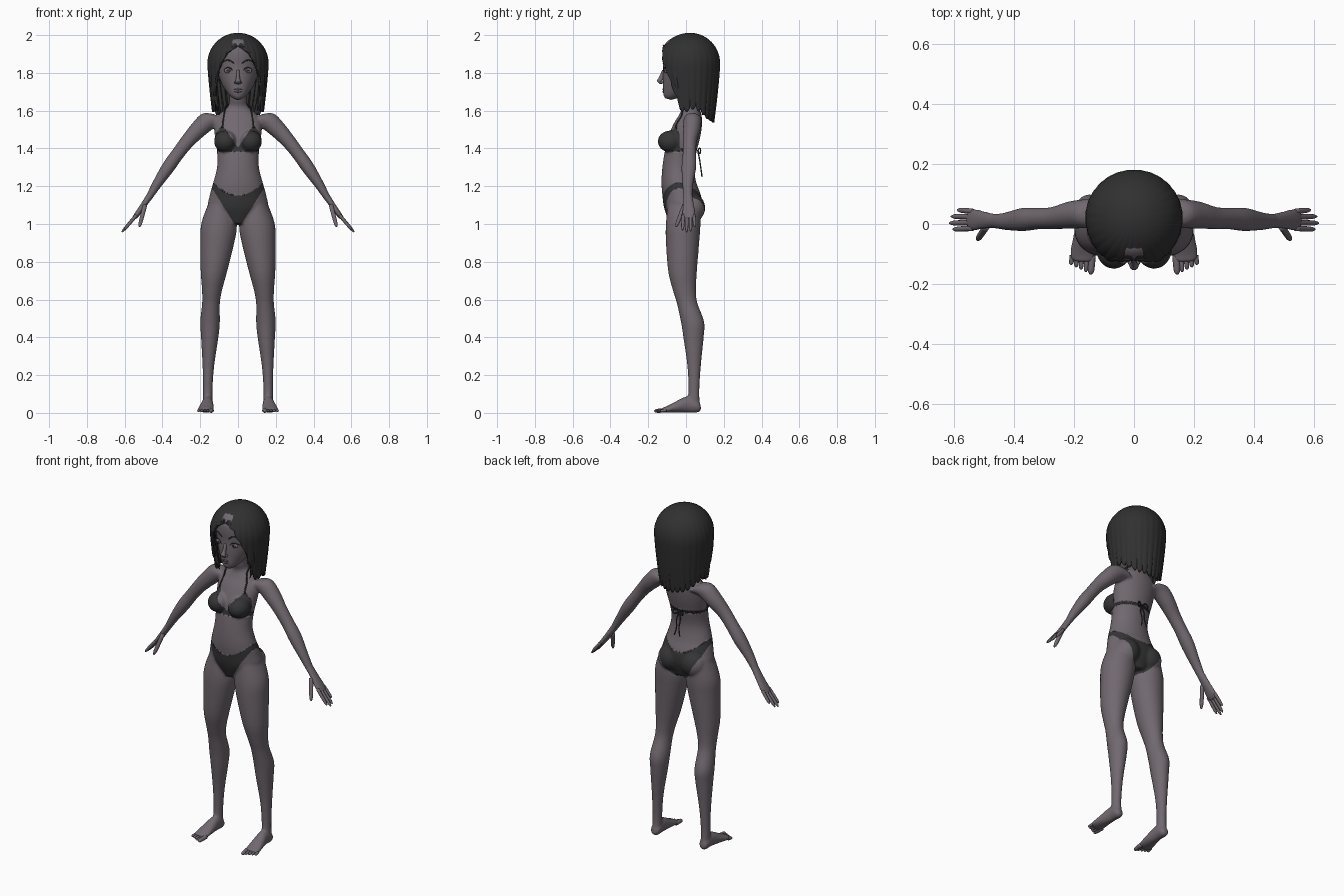
import bpy, bmesh, random
from math import sin, cos, pi, acos, radians, degrees
from mathutils import Vector, Matrix
from mathutils.bvhtree import BVHTree

random.seed(4)
if "Cube" in bpy.data.objects:
    bpy.data.objects.remove(bpy.data.objects["Cube"])


def material(name, rgb):
    m = bpy.data.materials.new(name)
    m.use_nodes = True
    m.diffuse_color = (*rgb, 1)
    m.node_tree.nodes["Principled BSDF"].inputs["Base Color"].default_value = (*rgb, 1)
    return m


skin = material("skin", (.165, .14, .16))
dark = material("dark hair", (.03, .03, .031))
cloth = material("swimwear", (.036, .036, .038))
eye_grey = material("eye grey", (.2, .18, .2))
lip = material("lip", (.125, .1, .115))


def finish(name, bm, *mats):
    me = bpy.data.meshes.new(name)
    bmesh.ops.recalc_face_normals(bm, faces=bm.faces)
    bm.to_mesh(me)
    for m in mats:
        me.materials.append(m)
    me.shade_smooth()
    ob = bpy.data.objects.new(name, me)
    bpy.context.collection.objects.link(ob)
    return ob


def catmull(a, b, c, d, t):
    return .5 * (2*b + (c-a)*t + (2*a - 5*b + 4*c - d)*t*t + (3*b - a - 3*c + d)*t**3)


def loft(bm, pts, ref, n=24, sub=4, s=1):
    """Closed skin through rings (x, y, z, radius along ref, other radius)."""
    pts = [Vector((s*p[0],) + tuple(p[1:])) for p in pts]
    path = [pts[0]] + pts + [pts[-1]]
    rows = [Vector([catmull(*(path[i+k][j] for k in range(4)), q/sub) for j in range(5)])
            for i in range(len(pts)-1) for q in range(sub)] + [pts[-1]]
    u = Vector(ref)
    v = (pts[-1].xyz - pts[0].xyz).cross(u).normalized()
    u = v.cross((pts[-1].xyz - pts[0].xyz).normalized())
    rings = [[bm.verts.new(r.xyz + u*r[3]*cos(2*pi*k/n) + v*r[4]*sin(2*pi*k/n))
              for k in range(n)] for r in rows]
    for a, b in zip(rings, rings[1:]):
        for k in range(n):
            bm.faces.new((a[k], a[k-1], b[k-1], b[k]))
    bm.faces.new(rings[0])
    bm.faces.new(rings[-1][::-1])


def upright(rows):
    return [(0, (f+b)/2, z, rx, (b-f)/2) for z, rx, f, b in rows]


def ball(bm, centre, size, seg=24):
    bmesh.ops.create_uvsphere(bm, u_segments=seg, v_segments=seg//2, radius=1,
                              matrix=Matrix.Translation(centre) @ Matrix.Diagonal((*size, 1)))


def digit(bm, a, b, r, s):
    a, b = Vector(a), Vector(b)
    loft(bm, [(*a.lerp(b, t), r*k, r*k) for t, k in ((0, 1), (.5, .95), (.85, .8), (1, .3))],
         (0, 1, 0) if abs(a.x-b.x) > .02 else (1, 0, 0), 10, 3, s)


def cord(name, points, r, mat, taper=None):
    cu = bpy.data.curves.new(name, "CURVE")
    cu.dimensions, cu.bevel_depth, cu.bevel_resolution = "3D", r, 2
    cu.resolution_u, cu.use_fill_caps = 4, True
    sp = cu.splines.new("BEZIER")
    sp.bezier_points.add(len(points)-1)
    for i, (bp, p) in enumerate(zip(sp.bezier_points, points)):
        bp.co = p
        bp.handle_left_type = bp.handle_right_type = "AUTO"
        bp.radius = taper[i] if taper else 1
    cu.materials.append(mat)
    ob = bpy.data.objects.new(name, cu)
    bpy.context.collection.objects.link(ob)


# Body: overlapping volumes fused into one skin
X, Y = (1, 0, 0), (0, 1, 0)
bm = bmesh.new()
loft(bm, upright([(1.0, .07, -.085, .06), (1.08, .155, -.115, .085), (1.15, .15, -.125, .08),
                  (1.22, .131, -.13, .055), (1.3, .111, -.125, .042), (1.38, .111, -.113, .055),
                  (1.46, .122, -.095, .075), (1.53, .125, -.065, .085), (1.58, .1, -.035, .082),
                  (1.62, .055, -.022, .068), (1.66, .045, -.035, .055), (1.74, .045, -.05, .05)]), X, 40)
for s in (1, -1):
    loft(bm, [(.09, -.01, 1.12, .06, .085), (.1, -.015, 1.0, .094, .092), (.11, -.018, .9, .089, .088),
              (.128, -.018, .75, .07, .076), (.138, -.008, .65, .053, .061), (.143, .006, .58, .047, .054),
              (.148, .035, .48, .052, .061), (.15, .04, .4, .046, .054), (.157, .043, .25, .031, .036),
              (.16, .042, .12, .025, .029), (.16, .04, .03, .026, .034)], X, 28, s=s)
    loft(bm, [(.16, .078, .03, .014, .016), (.16, .06, .035, .028, .033), (.161, .01, .045, .03, .043),
              (.166, -.05, .032, .038, .03), (.171, -.1, .019, .043, .017), (.172, -.125, .016, .036, .012)],
         X, s=s)
    loft(bm, [(.09, .035, 1.55, .045, .045), (.15, .035, 1.55, .048, .052), (.21, .03, 1.5, .046, .046),
              (.27, .02, 1.435, .037, .038), (.32, .018, 1.37, .036, .035), (.37, .015, 1.3, .039, .035),
              (.43, .009, 1.21, .029, .026), (.475, .01, 1.135, .023, .018)], Y, s=s)
    loft(bm, [(.46, .01, 1.16, .023, .019), (.5, .013, 1.1, .03, .016), (.535, .015, 1.05, .037, .014),
              (.553, .015, 1.028, .03, .01)], Y, s=s)
    ball(bm, (s*.067, -.082, 1.437), (.06, .068, .058))
    ball(bm, (s*.075, .028, 1.085), (.075, .074, .078))
raw = finish("body_volumes", bm)
mod = raw.modifiers.new("fuse", "REMESH")
mod.mode, mod.voxel_size = "VOXEL", .0065
mod = raw.modifiers.new("relax", "SMOOTH")
mod.iterations = 6
fused = bpy.data.meshes.new_from_object(raw.evaluated_get(bpy.context.evaluated_depsgraph_get()))
bpy.data.objects.remove(raw)


# Swimwear areas: positive inside the cloth
def cover(p):
    x, y, z = abs(p.x), p.y, p.z
    if x > .2:
        return -1
    w = min(max((y + .04)/.08, 0), 1)
    low = (.97 + 1.6*x)*(1-w) + (.98 + 9.5*x*x)*w
    brief = min(1.15 + 4*x*x - z, z - low)
    cup = min(z - 1.388, 1.525 - z - 1.45*abs(x - .083), -.035 - y)
    band = .007 - abs(z - 1.392)
    return max(brief, cup, band)


bm = bmesh.new()
bm.from_mesh(fused)
for v in bm.verts:
    f = cover(v.co)
    if abs(f) < .006:
        g = Vector([(cover(v.co + e) - f)/.001 for e in Matrix.Identity(3)*.001])
        g -= v.normal * g.dot(v.normal)
        if g.length > .3:
            step = g * (-f / g.length_squared)
            v.co += step if step.length < .006 else step*0
for f in bm.faces:
    f.material_index = int(cover(f.calc_center_median()) > 0)
body_tree = BVHTree.FromBMesh(bm)
finish("body", bm, skin, cloth)

# Fingers and toes
bm = bmesh.new()
toes = bmesh.new()
for s in (1, -1):
    for y, tx, ty, tz in ((-.014, .603, -.018, .968), (.005, .615, .003, .957),
                          (.024, .609, .025, .962), (.042, .588, .047, .985)):
        digit(bm, (.538, y, 1.047), (tx, ty, tz), .0095, s)
    digit(bm, (.492, -.008, 1.1), (.522, -.053, .985), .012, s)
    for i in range(5):
        x = .14 + .0165*i
        digit(toes, (x, -.105, .014), (x + .004, -.168 + .008*i, .01), .0125 if i == 0 else .0085, s)
finish("fingers", bm, skin)
finish("toes", toes, skin)

# Head with nose and jaw
bm = bmesh.new()
loft(bm, upright([(1.662, .015, -.112, -.08), (1.675, .036, -.121, -.05), (1.705, .063, -.124, .01),
                  (1.75, .089, -.126, .06), (1.8, .105, -.126, .09), (1.85, .112, -.131, .11),
                  (1.9, .109, -.125, .112), (1.95, .08, -.09, .09), (1.975, .03, -.03, .04)]), X, 40)
head_tree = BVHTree.FromBMesh(bm)
loft(bm, [(0, -.118, 1.815, .008, .008), (0, -.131, 1.775, .01, .012), (0, -.14, 1.755, .015, .014),
          (0, -.133, 1.741, .012, .007)], X, 16)
for s in (1, -1):
    ball(bm, (s*.012, -.129, 1.75), (.008, .01, .007), 12)
    ball(bm, (s*.108, -.005, 1.78), (.01, .018, .03), 16)
finish("head", bm, skin)


def on(tree, x, z, lift=.001):
    hit = tree.ray_cast(Vector((x, -1, z)), Vector(Y))[0]
    return Vector((x, (hit.y if hit else -.03) - lift, z))


# Eyes, brows, lashes and mouth
for s, side in ((1, "left"), (-1, "right")):
    for name, size, lift, mat in (("eye", (.023, .009, .014), -.004, eye_grey),
                                  ("iris", (.01, .004, .011), .004, lip),
                                  ("pupil", (.005, .003, .006), .0065, dark)):
        bm = bmesh.new()
        ball(bm, on(head_tree, s*.05, 1.812, lift), size)
        finish(side + "_" + name, bm, mat)
    cord(side + "_lash", [on(head_tree, s*x, z, .004) for x, z in
                          ((.026, 1.809), (.037, 1.823), (.052, 1.828), (.068, 1.822), (.078, 1.815))],
         .0022, dark, (.5, 1, 1.2, 1.2, .5))
    cord(side + "_brow", [on(head_tree, s*x, z, .001) for x, z in
                          ((.022, 1.851), (.045, 1.866), (.066, 1.866), (.084, 1.851))],
         .003, dark, (1, 1.2, 1, .3))
for name, z, bow in (("upper_lip", 1.711, .003), ("lower_lip", 1.703, -.004)):
    cord(name, [on(head_tree, x, z + bow*(1 - abs(x)/.026), -.001) for x in (-.026, -.012, 0, .012, .026)],
         .0055, lip, (.2, .8, 1, .8, .2))

# Neck straps and back tie
for s, side in ((1, "left"), (-1, "right")):
    cord(side + "_neck_strap", [on(body_tree, s*x, z, .002) for x, z in
                                ((.083, 1.51), (.08, 1.54), (.076, 1.57))]
         + [(s*.068, -.015, 1.61), (s*.056, .03, 1.633), (s*.03, .068, 1.632), (0, .078, 1.63)], .004, cloth)
    cord(side + "_tie_tail", [(0, .062, 1.39), (s*.012, .072, 1.34), (s*.008, .078, 1.3),
                              (s*.018, .085, 1.25)], .0035, cloth)
    cord(side + "_tie_bow", [(0, .062, 1.39), (s*.025, .075, 1.4), (s*.03, .075, 1.375), (0, .064, 1.388)],
         .0035, cloth)

# Hair: ribbed shell falling from a centre parting, open at the face
EDGE = ((0, 1.935), (22, 1.905), (42, 1.81), (58, 1.69), (74, 1.615), (100, 1.64), (140, 1.58), (181, 1.565))


def hair_end(a):
    d = abs(degrees(a))
    for (d0, z0), (d1, z1) in zip(EDGE, EDGE[1:]):
        if d <= d1:
            return z0 + (z1 - z0)*(d - d0)/(d1 - d0)
    return EDGE[-1][1]


def hair_point(a, t, jag=0, lift=0):
    end = hair_end(a) - jag
    q = t * (acos((end - 1.85)/.15)/(pi/2) if end > 1.85 else 1 + (1.85 - end)/.15)
    drop = max(q - 1, 0)
    r = (sin(q*pi/2) if q < 1 else 1 - .085*drop**1.3) + lift
    z = 1.85 + .15*cos(q*pi/2) if q < 1 else 1.85 - .15*drop
    depth = .158 if abs(a) < pi/2 else .147
    return Vector((.15*r*sin(a), .022 - depth*r*cos(a), z))


bm = bmesh.new()
N, T = 160, 28
cols = []
for k in range(N):
    a = -pi + 2*pi*k/N
    rib = abs(sin(14*a))
    jag = .03*rib if abs(a) > 1.1 else 0
    cols.append([hair_point(a, .03 + .97*j/T, jag, .03*(rib - .6)*j/T) for j in range(T+1)])
grid = [[bm.verts.new(p) for p in c] for c in cols]
for k in range(N):
    for j in range(T):
        bm.faces.new((grid[k-1][j], grid[k][j], grid[k][j+1], grid[k-1][j+1]))
bm.faces.new([c[0] for c in grid])
shell = finish("hair", bm, dark)
mod = shell.modifiers.new("thickness", "SOLIDIFY")
mod.thickness, mod.offset = .012, -1

# Loose locks lying over the shell
for s in (1, -1):
    for i in range(13):
        a0 = radians(20 + i*12.5)
        jag = random.uniform(0, .025) if i > 3 else 0
        swirl = random.uniform(.1, .3)
        path = [hair_point(s*min(a0 + swirl*(t - .7), pi), t, jag, -.015)
                for t in (.08, .25, .45, .65, .85, 1)]
        cord("hair_lock", path, .011, dark, (.3, .7, 1, 1.1, .8, .1))
    # Side strands framing the face
    cord("front_strand", [(s*.01, -.118, 1.945), (s*.075, -.105, 1.9), (s*.118, -.07, 1.83),
                          (s*.127, -.05, 1.75), (s*.118, -.035, 1.66), (s*.1, -.03, 1.6)],
         .014, dark, (.4, .9, 1, 1, .8, .1))
